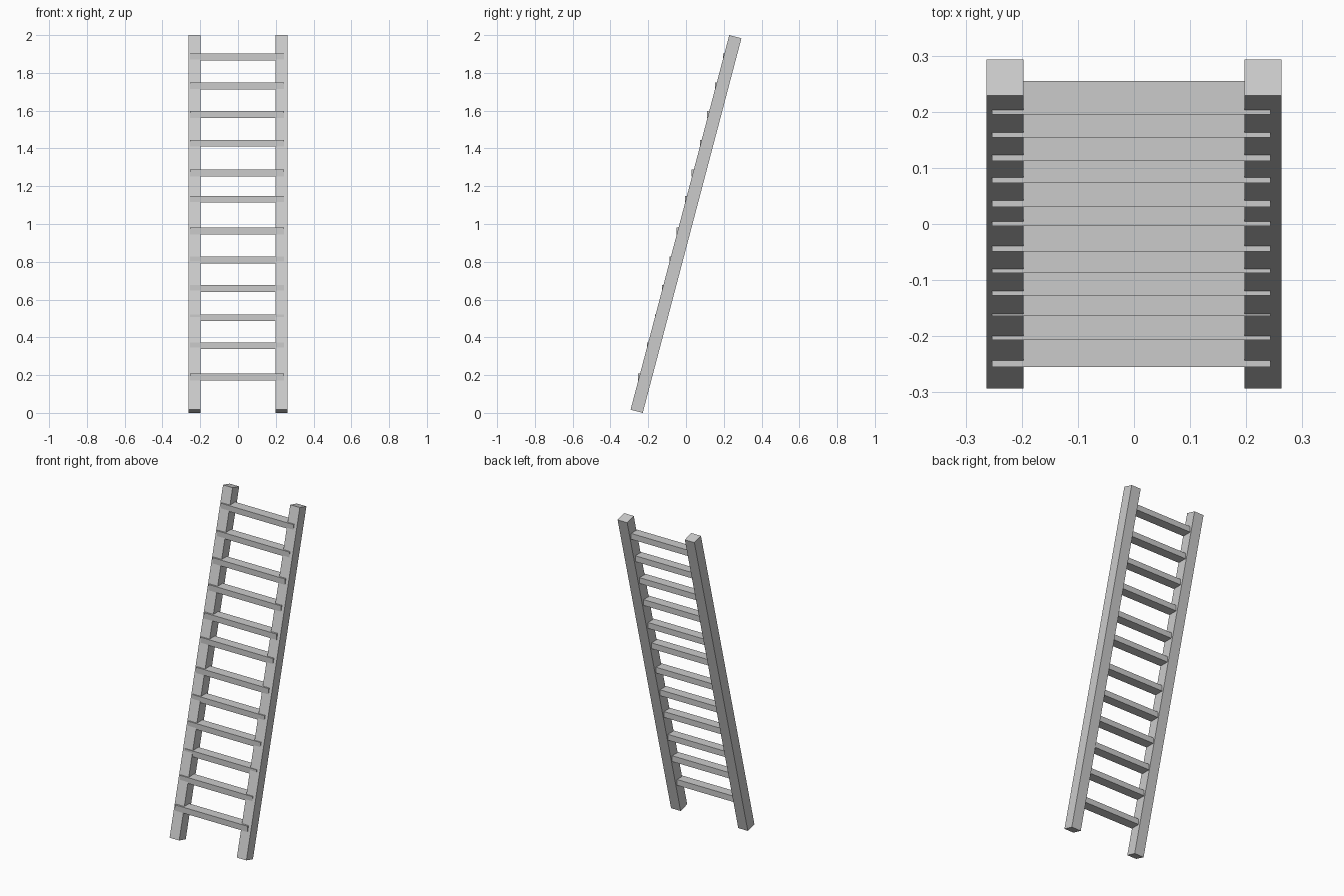
import bpy, math
from mathutils import Matrix, Vector

if "Cube" in bpy.data.objects:
    bpy.data.objects.remove(bpy.data.objects["Cube"])

TILT = math.atan(0.2635)      # lean of the ladder towards +y
W = 0.0665                    # square rail thickness
LENGTH = (2 - W * math.sin(TILT)) / math.cos(TILT)


def box(name, centre, size, tilt=0.0):
    bpy.ops.mesh.primitive_cube_add(size=1)
    ob = bpy.context.object
    ob.name = name
    ob.data.transform(Matrix.Translation(Vector(centre))
                      @ Matrix.Rotation(-tilt, 4, 'X')
                      @ Matrix.Diagonal((*size, 1)))
    return ob


# Two leaning side rails
for side, name in ((-1, "left_rail"), (1, "right_rail")):
    box(name, (side * 0.23, 0, 1), (0.0655, W, LENGTH), TILT)

# Level, slightly uneven rungs: (front y, top z)
rungs = [(-0.2545, 0.208), (-0.207, 0.373), (-0.164, 0.522), (-0.127, 0.677),
         (-0.087, 0.827), (-0.049, 0.981), (-0.004, 1.149), (0.030, 1.288),
         (0.073, 1.446), (0.1125, 1.597), (0.154, 1.748), (0.195, 1.902)]
DEPTH, HEIGHT = 0.06, 0.036
for i, (y, z) in enumerate(rungs):
    box(f"rung_{i + 1}", (-0.005, y + DEPTH / 2, z - HEIGHT / 2),
        (0.496, DEPTH, HEIGHT))
